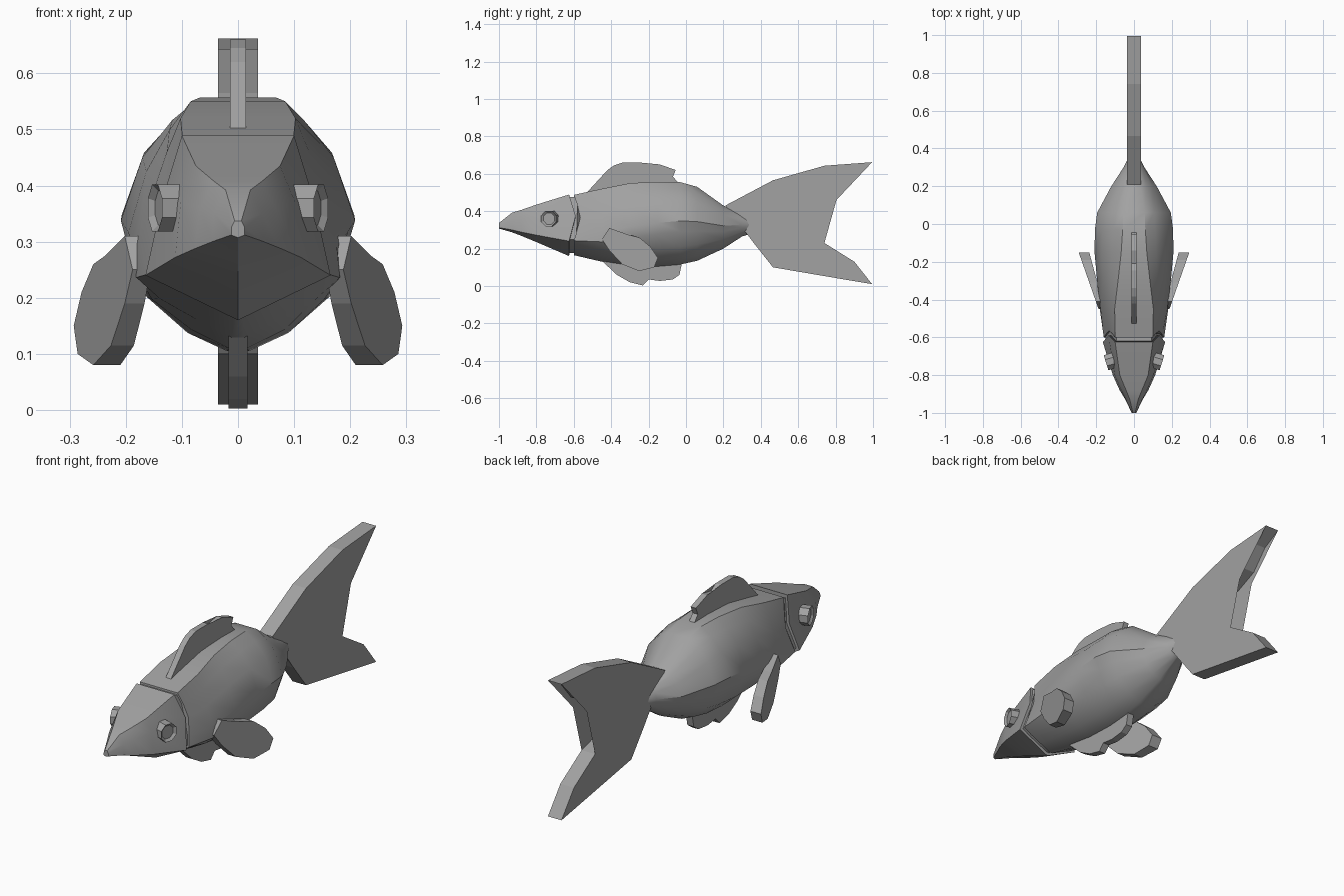
import bpy, bmesh, math
from mathutils import Vector, Matrix

if "Cube" in bpy.data.objects:
    bpy.data.objects.remove(bpy.data.objects["Cube"])

grey = bpy.data.materials.new("scale grey")
grey.diffuse_color = (0.36, 0.36, 0.36, 1)
grey.use_nodes = True
grey.node_tree.nodes["Principled BSDF"].inputs["Base Color"].default_value = grey.diffuse_color


def finish(name, bm, mirror=False, smooth=None):
    """Turn a bmesh into a named object with optional x mirror and smoothing."""
    bmesh.ops.recalc_face_normals(bm, faces=bm.faces)
    mesh = bpy.data.meshes.new(name)
    bm.to_mesh(mesh)
    bm.free()
    mesh.materials.append(grey)
    ob = bpy.data.objects.new(name, mesh)
    bpy.context.collection.objects.link(ob)
    if mirror:
        ob.modifiers.new("mirror", 'MIRROR')
    if smooth:
        bpy.ops.object.select_all(action='DESELECT')
        ob.select_set(True)
        bpy.context.view_layer.objects.active = ob
        bpy.ops.object.shade_smooth_by_angle(angle=math.radians(smooth))
    return ob


def loft(name, half_rings, smooth):
    """Skin symmetric rings; each half ring lists (x, y, z) from top to bottom."""
    bm = bmesh.new()
    rings = []
    for half in half_rings:
        left = [(-x, y, z) for x, y, z in reversed(half) if x > 1e-6]
        rings.append([bm.verts.new(p) for p in half + left])
    n = len(rings[0])
    for a, b in zip(rings, rings[1:]):
        for i in range(n):
            j = (i + 1) % n
            bm.faces.new((a[i], a[j], b[j], b[i]))
    bm.faces.new(rings[0])
    bm.faces.new(rings[-1])
    return finish(name, bm, smooth=smooth)


def slab(name, outline, centre, half_thick, mirror=False):
    """Extrude a (y, z) outline sideways around the sheet x = centre(y, z)."""
    bm = bmesh.new()
    sides = [[bm.verts.new((centre(y, z) + s * half_thick(y), y, z))
              for y, z in outline] for s in (-1, 1)]
    a, b = sides
    for i in range(len(a)):
        j = (i + 1) % len(a)
        bm.faces.new((a[i], a[j], b[j], b[i]))
    caps = [bm.faces.new(a), bm.faces.new(b)]
    bmesh.ops.triangulate(bm, faces=caps)
    return finish(name, bm, mirror)


# Body: round middle section blends to a flat-topped one behind the head
ROUND = [(.29, 1), (.54, .92), (.81, .78), (1, .53), (.9, .4), (.78, .22), (.43, .07), (.1, 0)]
FRONT = [(.62, 1), (.72, .83), (.83, .62), (.94, .38), (1, .24), (.75, .165), (.4, .085), (.05, 0)]
CHEVRON = [0, .02, .035, .015, 0, 0, 0, 0]


def section(y, w, zb, zt, f, notch=0):
    return [((u0 + (u1 - u0) * f) * w, y + notch * c,
             zb + (t0 + (t1 - t0) * f) * (zt - zb))
            for (u0, t0), (u1, t1), c in zip(ROUND, FRONT, CHEVRON)]


stations = [(-.6, .16, .165, .487, 1, 1), (-.45, .185, .13, .52, .8),
            (-.3, .2, .11, .55, .4), (-.15, .21, .105, .557, .1),
            (-.03, .207, .115, .555, 0), (.06, .195, .135, .53, 0),
            (.2, .12, .2, .43, 0), (.3, .055, .265, .385, 0), (.35, .03, .28, .37, 0)]
loft("body", [section(*s) for s in stations], 32)

# Recessed neck between gill edge and body
loft("neck", [section(y, .15, .177, .475, 1, 1) for y in (-.65, -.57)], 30)

# Head: top plate edge, cheek, jaw corner and chin line per station
head = [(-1.0, .006, .337, .012, .325, .012, .312, .307),
        (-.93, .022, .392, .043, .35, .046, .3, .287),
        (-.88, .042, .407, .068, .36, .076, .288, .268),
        (-.8, .075, .435, .102, .37, .112, .272, .235),
        (-.625, .1, .489, .135, .375, .165, .24, .16)]
loft("head", [[(tw, y, tz), (mw, y + (.035 if y > -.7 else 0), mz), (cw, y, cz), (0, y, zb)]
              for y, tw, tz, mw, mz, cw, cz, zb in head], 28)

# Eyes: eight-sided studs with a sunken face, turned a little forward
axis = Vector((.95, -.3, 0)).normalized()
bm = bmesh.new()
place = (Matrix.Translation(Vector((.148, -.735, .36)) - axis * .033)
         @ axis.to_track_quat('Z', 'Y').to_matrix().to_4x4()
         @ Matrix.Rotation(math.pi / 8, 4, 'Z'))
bmesh.ops.create_cone(bm, cap_ends=True, segments=8, radius1=.045, radius2=.045,
                      depth=.066, matrix=place)
bm.normal_update()
outer = max(bm.faces, key=lambda f: f.normal.dot(axis))
bmesh.ops.inset_region(bm, faces=[outer], thickness=.012)
bmesh.ops.translate(bm, verts=outer.verts, vec=-axis * .01)
finish("eyes", bm, mirror=True)

# Fins along the centre line
flat = lambda y, z: 0
slab("dorsal_fin", [(-.53, .5), (-.42, .62), (-.385, .645), (-.34, .66), (-.245, .66),
                    (-.21, .637), (-.14, .65), (-.055, .62), (-.07, .585), (-.04, .55),
                    (-.04, .48), (-.5, .46)], flat, lambda y: .014)
slab("ventral_fin", [(-.45, .135), (-.37, .06), (-.3, .02), (-.23, .003), (-.2, .035),
                     (-.14, .027), (-.07, .035), (-.035, .06), (-.02, .13), (-.03, .2),
                     (-.42, .2)], flat, lambda y: .017)
slab("tail_fin", [(.21, .43), (.465, .565), (.74, .643), (.995, .662), (.9, .61),
                  (.82, .515), (.53, .385), (.49, .337), (.53, .285), (.74, .23),
                  (.9, .13), (.995, .01), (.74, .053), (.465, .1), (.37, .22),
                  (.33, .285), (.34, .375)], flat, lambda y: .036)

# Side fins: paddles flaring outwards to the rear
slab("side_fins", [(-.45, .25), (-.41, .31), (-.31, .275), (-.25, .26), (-.19, .21),
                   (-.15, .15), (-.17, .1), (-.25, .08), (-.34, .115), (-.41, .19)],
     lambda y, z: .178 + (y + .43) * .31, lambda y: .016 + (y + .45) * .04, mirror=True)
